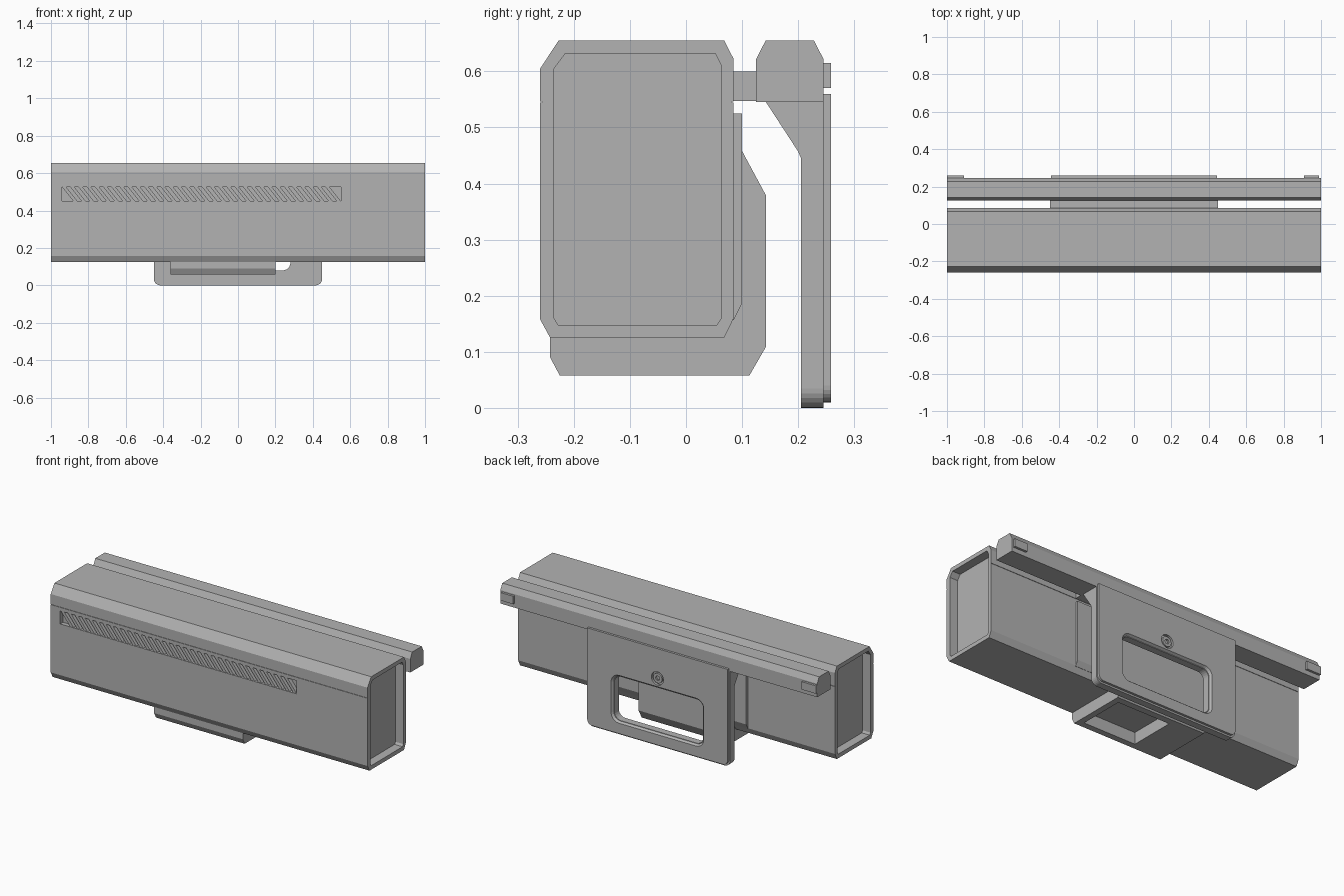
import bpy, bmesh, math

if "Cube" in bpy.data.objects:
    bpy.data.objects.remove(bpy.data.objects["Cube"])

grey = bpy.data.materials.new("dark_grey")
grey.diffuse_color = (.45, .45, .45, 1)
grey.use_nodes = True
grey.node_tree.nodes["Principled BSDF"].inputs["Base Color"].default_value = grey.diffuse_color


def loft(name, rings):
    """Skin a closed solid through rings of equal point count."""
    bm = bmesh.new()
    vs = [[bm.verts.new(p) for p in r] for r in rings]
    n = len(rings[0])
    for a, b in zip(vs, vs[1:]):
        for i in range(n):
            j = (i + 1) % n
            bm.faces.new((a[i], a[j], b[j], b[i]))
    bm.faces.new(vs[0])
    bm.faces.new(vs[-1])
    bmesh.ops.recalc_face_normals(bm, faces=bm.faces)
    me = bpy.data.meshes.new(name)
    bm.to_mesh(me)
    bm.free()
    me.materials.append(grey)
    ob = bpy.data.objects.new(name, me)
    bpy.context.collection.objects.link(ob)
    return ob


def along_x(name, yz, x0, x1):
    return loft(name, [[(x, y, z) for y, z in yz] for x in (x0, x1)])


def along_y(name, xz, y0, y1):
    return loft(name, [[(x, y, z) for x, z in xz] for y in (y0, y1)])


def box(name, x, y, z):
    return along_x(name, [(y[0], z[0]), (y[1], z[0]), (y[1], z[1]), (y[0], z[1])], *x)


def rounded(x0, x1, z0, z1, r, top=True, seg=6):
    """Rounded rectangle; top corners stay square when top is False."""
    pts = []
    for cx, cz, a, rr in ((x0, z0, 180, r), (x1, z0, 270, r),
                          (x1, z1, 0, r if top else 0), (x0, z1, 90, r if top else 0)):
        ox = cx + rr if cx == x0 else cx - rr
        oz = cz + rr if cz == z0 else cz - rr
        for k in range(seg + 1 if rr else 1):
            t = math.radians(a + 90 * k / seg)
            pts.append((ox + rr * math.cos(t), oz + rr * math.sin(t)))
    return pts


def circle(x, z, r, n=24):
    return [(x + r * math.cos(2 * math.pi * k / n), z + r * math.sin(2 * math.pi * k / n))
            for k in range(n)]


def cut(ob, cutter):
    m = ob.modifiers.new("cut", 'BOOLEAN')
    m.object = cutter
    m.solver = 'EXACT'
    bpy.context.view_layer.objects.active = ob
    bpy.ops.object.modifier_apply(modifier=m.name)
    bpy.data.objects.remove(cutter)


# Main housing: chamfered section, hairline seam, recessed end panels
outer = [(-.26, .605), (-.227, .655), (.068, .655), (.085, .622),
         (.085, .5465), (.082, .5465), (.082, .5445), (.085, .5445),
         (.085, .16), (.068, .125), (-.242, .125), (-.26, .158),
         (-.26, .5445), (-.257, .5445), (-.257, .5465), (-.26, .5465)]
inner = [(-.235, .605), (-.215, .632), (.052, .632), (.063, .61),
         (.063, .55), (.063, .548), (.063, .542), (.063, .54),
         (.063, .16), (.055, .148), (-.228, .148), (-.235, .16),
         (-.235, .54), (-.235, .542), (-.235, .548), (-.235, .55)]
housing = loft("housing", [[(x, y, z) for y, z in p] for x, p in
                           ((-.95, inner), (-1, inner), (-1, outer),
                            (1, outer), (1, inner), (.95, inner))])

# Front vent: recess with slanted slats
cut(housing, box("vent_cutter", (-.94, .55), (-.3, -.235), (.45, .525)))
count, lean, width = 33, .06, .022
pitch = (1.49 - lean - width) / (count - 1)
for i in range(count):
    x = -.94 + i * pitch
    along_y(f"vent_slat_{i + 1}", [(x, .525), (x + width, .525),
            (x + width + lean, .45), (x + lean, .45)], -.257, -.234)

# Rear rail with end pads, and the bridge joining it to the housing
along_x("rear_rail", [(.125, .622), (.142, .655), (.228, .655), (.245, .622),
                      (.245, .545), (.125, .545)], -1, 1)
box("rail_pad_left", (-1, -.91), (.244, .258), (.57, .615))
box("rail_pad_right", (.91, .99), (.244, .258), (.57, .615))
box("rail_bridge", (-.45, .45), (.08, .13), (.547, .6))

# Mounting pad on the back of the housing
along_x("back_pad", [(.08, .525), (.1, .525), (.1, .187), (.085, .157), (.08, .157)], -.45, .45)

# Hanging bracket: gusset, plate and cover plate, with a rounded window
along_x("bracket_gusset", [(.142, .546), (.206, .546), (.206, .43),
                           (.205, .445), (.2, .457)], -.45, .45)
plate = along_y("bracket_plate", rounded(-.45, .45, 0, .546, .035, False), .205, .245)
cut(plate, along_y("window_cutter", rounded(-.28, .28, .08, .33, .04), .1, .3))
cover = along_y("bracket_cover", rounded(-.443, .443, .01, .56, .03, False), .245, .258)
cut(cover, loft("cover_window_cutter", [[(x, y, z) for x, z in p] for y, p in (
    (.24, rounded(-.28, .28, .08, .33, .04)),
    (.262, rounded(-.295, .295, .067, .345, .05)))]))

# Screw in a countersunk hole
cut(cover, along_y("screw_hole_cutter", circle(0, .39, .038), .2, .3))
screw = along_y("screw_head", circle(0, .39, .028), .24, .256)
cut(screw, along_y("socket_cutter", circle(0, .39, .014, 6), .246, .3))

# Lower sleeve wrapping under the housing, with an opening in its floor
sleeve = [(-.242, .126), (-.242, .09), (-.225, .058), (.113, .058), (.143, .11),
          (.143, .378), (.1, .458), (.084, .458), (.084, .16), (.068, .126)]
frame = along_x("sleeve_frame", sleeve, -.2, .2)
cut(frame, box("sleeve_cutter", (-.165, .165), (-.19, .075), (.0, .2)))
along_x("sleeve_block", sleeve, -.36, -.2)
